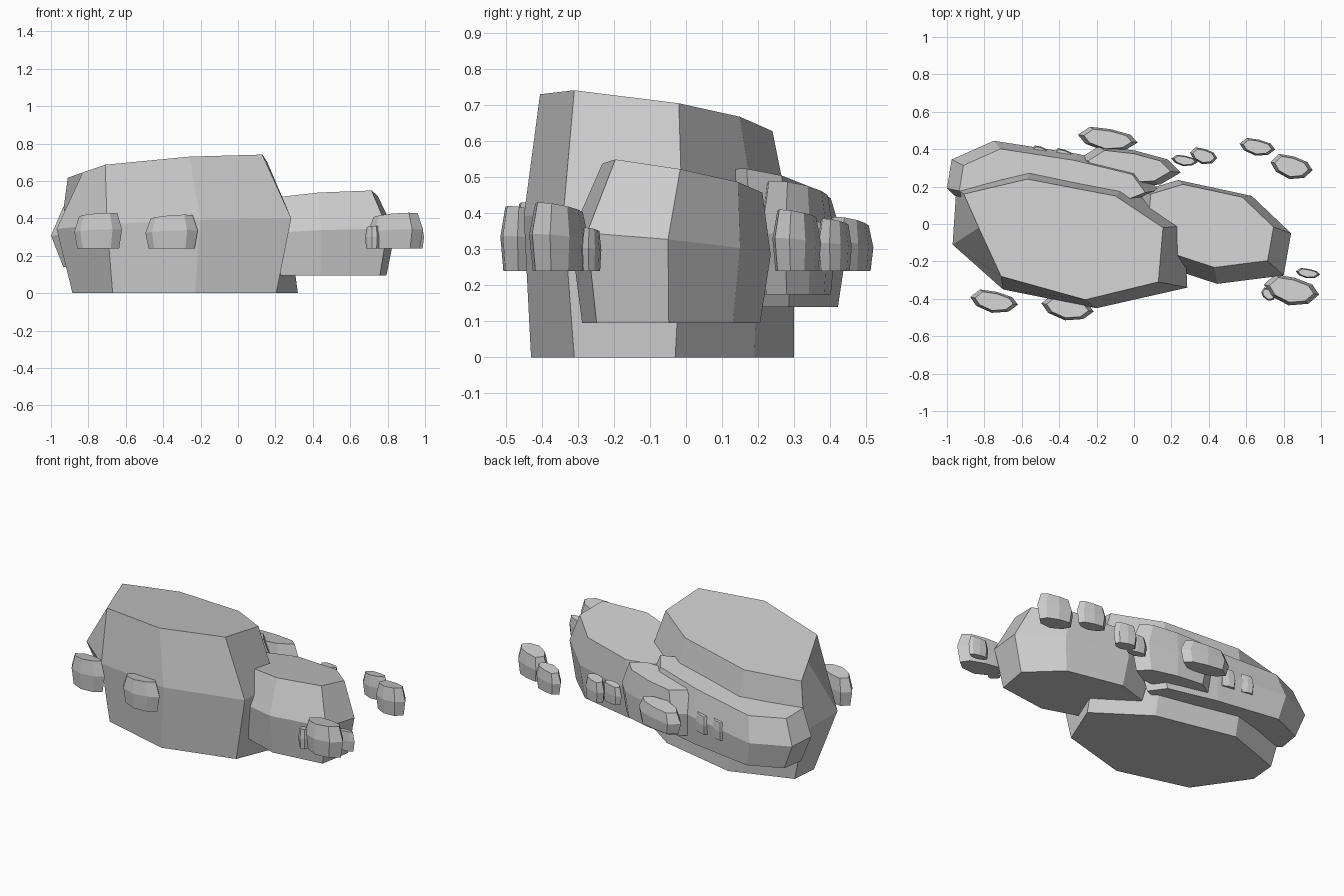
import bpy, bmesh

if "Cube" in bpy.data.objects:
    bpy.data.objects.remove(bpy.data.objects["Cube"])

stone = bpy.data.materials.new("grey_stone")
stone.diffuse_color = (0.6, 0.6, 0.6, 1)
stone.use_nodes = True
stone.node_tree.nodes["Principled BSDF"].inputs["Base Color"].default_value = stone.diffuse_color


def scaled(outline, centre, s, shift=(0, 0)):
    cx, cy = centre
    return [(cx + (x - cx) * s + shift[0], cy + (y - cy) * s + shift[1]) for x, y in outline]


def rock(name, bottom, middle, top, z0, plane, waist=0.53):
    """Three stacked rings; the top is cut by a tilted plane (height at origin, x slope, y slope)."""
    def top_z(p):
        return plane[0] + plane[1] * p[0] + plane[2] * p[1]
    bm = bmesh.new()
    n = len(middle)
    rings = [
        [bm.verts.new((*p, z0)) for p in bottom],
        [bm.verts.new((*p, z0 + (top_z(p) - z0) * waist)) for p in middle],
        [bm.verts.new((*p, top_z(p))) for p in top],
    ]
    bm.faces.new(rings[0])
    bm.faces.new(rings[2])
    for a, b in zip(rings, rings[1:]):
        for i in range(n):
            j = (i + 1) % n
            bm.faces.new((a[i], a[j], b[j], b[i]))
    bmesh.ops.recalc_face_normals(bm, faces=bm.faces)
    mesh = bpy.data.meshes.new(name)
    bm.to_mesh(mesh)
    bm.free()
    mesh.materials.append(stone)
    bpy.context.collection.objects.link(bpy.data.objects.new(name, mesh))


# Main boulder
rock("main_boulder",
     [(-.885, 0), (-.67, -.31), (-.23, -.43), (.205, -.31), (.32, -.03), (0, .19), (-.5, .30), (-.87, .17)],
     [(-.97, -.11), (-.70, -.35), (-.20, -.45), (.285, -.34), (.27, -.01), (-.05, .20), (-.55, .30), (-.95, .19)],
     [(-.83, -.02), (-.71, -.28), (-.26, -.405), (.13, -.31), (.155, -.02), (-.10, .15), (-.57, .24), (-.91, .16)],
     0, (.693, .06, -.13))

# Right-hand boulder
side = [(.84, -.05), (.63, .15), (.235, .235), (.02, .17), (.0, -.05), (.2, -.24), (.445, -.32), (.80, -.275)]
c = (.42, -.03)
rock("right_boulder", scaled(side, c, .89), side, scaled(side, c, .8, (-.01, .03)),
     .095, (.475, .06, -.16))

# Long ledge behind the main boulder
ledge = [(-1, .19), (-.975, .345), (-.75, .445), (-.3, .375), (.05, .29), (.13, .18), (-.2, .05), (-.85, .05)]
c = (-.45, .25)
rock("back_ledge", scaled(ledge, c, .88), ledge, scaled(ledge, c, .88, (0, -.02)),
     .14, (.545, .06, -.15))

# Smaller stones share one outline fitted into x / y limits
UNIT = [(-1, .35), (-.6, 1), (.1, .8), (.75, .35), (1, -.3), (.6, -.9), (-.1, -1), (-.75, -.4)]


def stone_in(name, x0, x1, y0, y1, z0, z1):
    cx, cy = (x0 + x1) / 2, (y0 + y1) / 2
    hx, hy = (x1 - x0) / 2, (y1 - y0) / 2
    mid = [(cx + x * hx, cy + y * hy) for x, y in UNIT]
    sx, sy = .06, -.15
    peak = z1 - .6 * (sx * hx - sy * hy)
    rock(name, scaled(mid, (cx, cy), .88), mid, scaled(mid, (cx, cy), .8),
         z0, (peak - sx * cx - sy * cy, sx, sy))


stone_in("back_stone", -.30, .25, .20, .415, .175, .49)

PEBBLES = [
    (-.30, .02, .39, .52, .39), (.20, .34, .31, .37, .36), (.30, .445, .32, .41, .38),
    (.565, .755, .365, .46, .385), (.73, .955, .24, .375, .41),
    (.695, .99, -.435, -.27, .43), (.865, .995, -.29, -.235, .36), (.68, .76, -.41, -.34, .36),
    (-.875, -.62, -.475, -.35, .43), (-.495, -.215, -.515, -.38, .42),
    (-.79, -.67, .36, .425, .36), (-.55, -.45, .35, .42, .36), (-.43, -.32, .33, .405, .36),
]
for i, (x0, x1, y0, y1, z1) in enumerate(PEBBLES, 1):
    stone_in(f"pebble_{i}", x0, x1, y0, y1, .24, z1)
